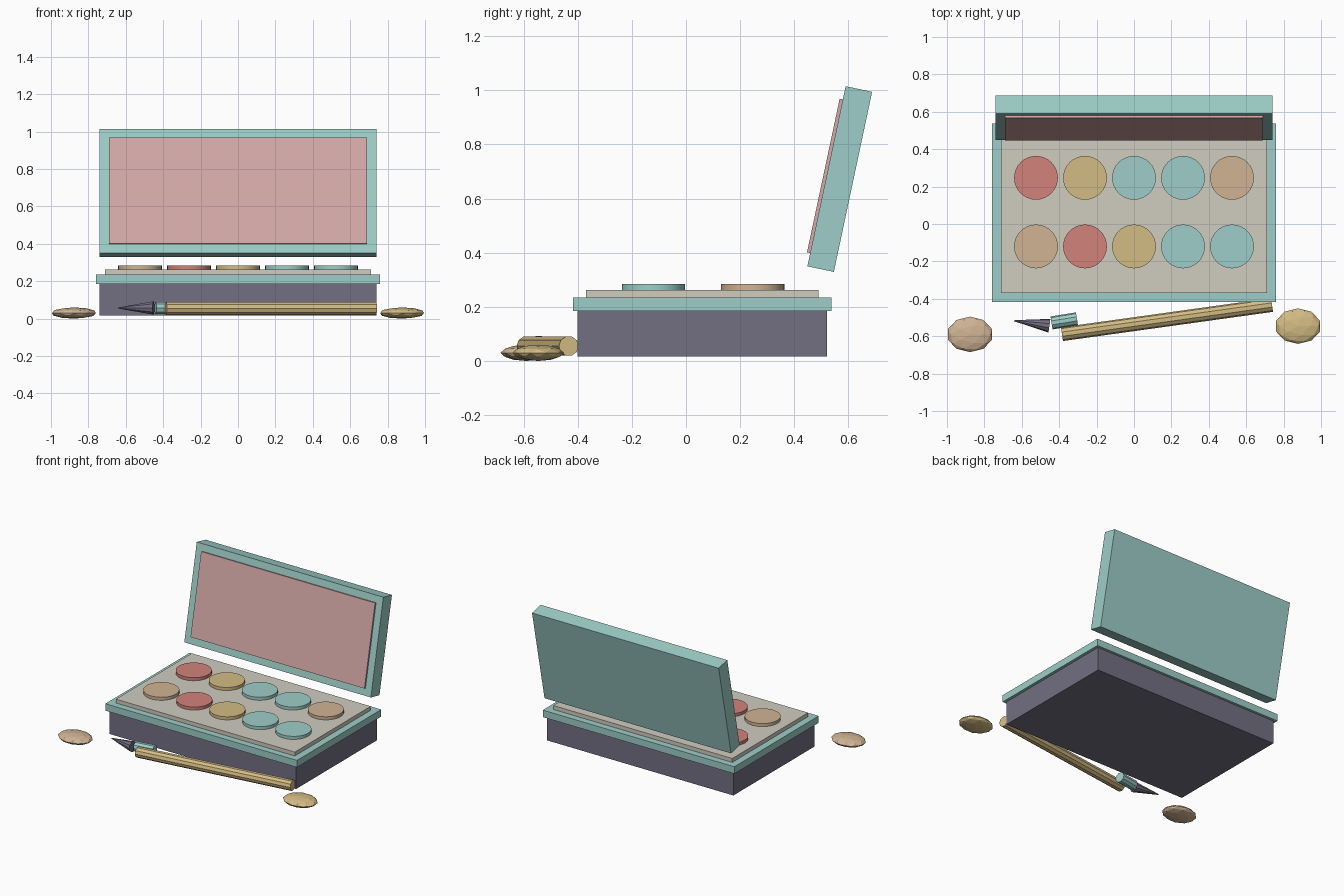
import bpy, math
from mathutils import Vector, Matrix

if "Cube" in bpy.data.objects:
    bpy.data.objects.remove(bpy.data.objects["Cube"])


def lin(c):
    c /= 255
    return c / 12.92 if c <= 0.04045 else ((c + 0.055) / 1.055) ** 2.4


def material(name, r, g, b):
    m = bpy.data.materials.new(name)
    m.diffuse_color = (lin(r), lin(g), lin(b), 1)
    m.use_nodes = True
    m.node_tree.nodes["Principled BSDF"].inputs["Base Color"].default_value = m.diffuse_color
    return m


TEAL = material("soft teal", 158, 206, 200)
PINK = material("pale pink", 214, 168, 168)
SLATE = material("slate", 114, 112, 130)
CORAL = material("coral", 210, 130, 122)
GOLD = material("gold", 212, 188, 132)
TAN = material("tan", 208, 180, 148)
CREAM = material("cream grey", 208, 204, 192)


def finish(name, mat):
    o = bpy.context.object
    o.name = name
    o.data.materials.append(mat)
    return o


def box(name, size, loc, mat, tilt=0):
    bpy.ops.mesh.primitive_cube_add(size=1, location=loc, rotation=(tilt, 0, 0))
    o = finish(name, mat)
    o.scale = size
    return o


def rod(name, a, b, r1, r2, mat, sides=10):
    """Tapered cylinder running from point a to point b."""
    a, b = Vector(a), Vector(b)
    bpy.ops.mesh.primitive_cone_add(vertices=sides, radius1=r1, radius2=r2,
                                    depth=(b - a).length, location=(a + b) / 2)
    o = finish(name, mat)
    d = b - a
    o.rotation_euler = (0, math.pi / 2, math.atan2(d.y, d.x))
    return o


# Case
box("case_base", (1.48, 0.92, 0.17), (0, 0.06, 0.102), SLATE)
box("case_rim", (1.52, 0.955, 0.05), (0, 0.06, 0.21), TEAL)
box("pan_tray", (1.42, 0.86, 0.04), (0, 0.06, 0.243), CREAM)

# Two rows of colour pans
rows = {-0.12: (TAN, CORAL, GOLD, TEAL, TEAL), 0.247: (CORAL, GOLD, TEAL, TEAL, TAN)}
for y, colours in rows.items():
    for i, mat in enumerate(colours):
        bpy.ops.mesh.primitive_cylinder_add(vertices=32, radius=0.117, depth=0.03,
                                            location=((i - 2) * 0.262, y, 0.27))
        finish("colour_pan", mat)
        bpy.ops.object.shade_smooth_by_angle()

# Tilted lid with its mirror panel
tilt = math.radians(-12)
lid_at = Vector((0, 0.568, 0.672))
box("lid", (1.48, 0.10, 0.68), lid_at, TEAL, tilt)
front = Matrix.Rotation(tilt, 3, 'X') @ Vector((0, -0.05, 0))
box("mirror_panel", (1.38, 0.024, 0.58), lid_at + front, PINK, tilt)

# Brush in three loose parts
rod("brush_handle", (-0.385, -0.589, 0.055), (0.738, -0.433, 0.055), 0.037, 0.037, GOLD)
rod("brush_ferrule", (-0.441, -0.529, 0.057), (-0.305, -0.507, 0.057), 0.035, 0.035, TEAL)
rod("brush_tip", (-0.452, -0.544, 0.057), (-0.64, -0.517, 0.057), 0.037, 0.003, SLATE)

# Flattened pebbles on either side
for name, x, y, mat in (("left_pebble", -0.877, -0.59, TAN), ("right_pebble", 0.877, -0.546, GOLD)):
    bpy.ops.mesh.primitive_ico_sphere_add(subdivisions=2, radius=1, location=(x, y, 0.03))
    finish(name, mat).scale = (0.123, 0.095, 0.03)
